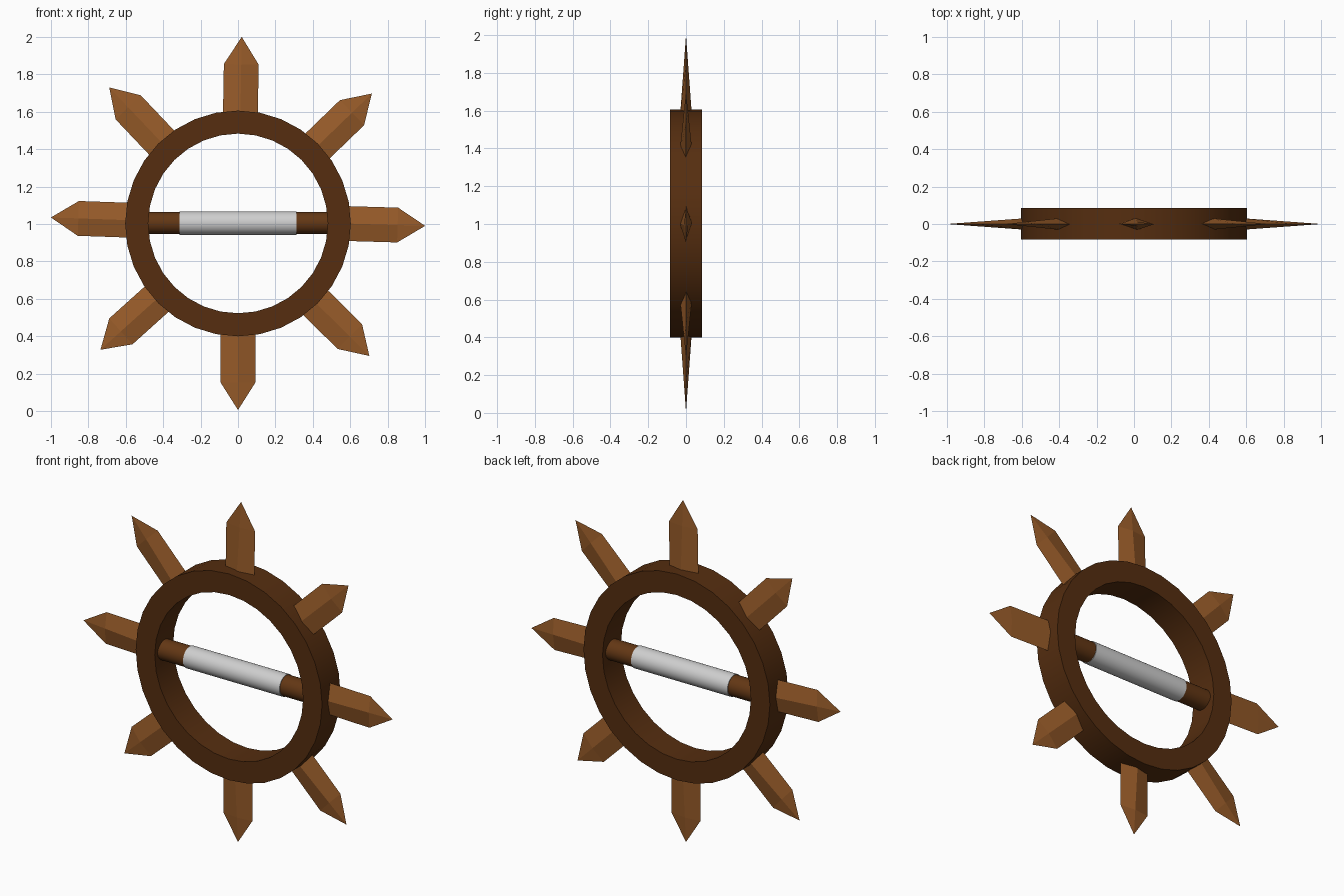
import bpy, bmesh, math
from mathutils import Vector, Matrix

if "Cube" in bpy.data.objects:
    bpy.data.objects.remove(bpy.data.objects["Cube"])

CENTRE = Vector((0, 0, 1.003))


def material(name, rgb):
    m = bpy.data.materials.new(name)
    m.diffuse_color = (*rgb, 1)
    m.use_nodes = True
    m.node_tree.nodes["Principled BSDF"].inputs["Base Color"].default_value = m.diffuse_color
    return m


dark_wood = material("dark brown", (0.092, 0.027, 0.005))
bar_wood = material("bar brown", (0.125, 0.038, 0.007))
blade_wood = material("light brown", (0.31, 0.105, 0.022))
grip_white = material("pale grey", (0.62, 0.62, 0.62))


def finish(name, bm, mat, smooth=False):
    bmesh.ops.recalc_face_normals(bm, faces=bm.faces)
    me = bpy.data.meshes.new(name)
    bm.to_mesh(me)
    bm.free()
    me.materials.append(mat)
    ob = bpy.data.objects.new(name, me)
    bpy.context.collection.objects.link(ob)
    if smooth:
        bpy.ops.object.select_all(action='DESELECT')
        ob.select_set(True)
        bpy.context.view_layer.objects.active = ob
        bpy.ops.object.shade_smooth_by_angle(angle=math.radians(30))
    return ob


# Ring: rectangular section spun around the y axis
def ring(name, r_in, r_out, y0, y1, sides):
    bm = bmesh.new()
    loops = []
    for i in range(sides):
        a = 2 * math.pi * i / sides
        d = Vector((math.cos(a), 0, math.sin(a)))
        loops.append([bm.verts.new(CENTRE + d * r + Vector((0, y, 0)))
                      for r, y in ((r_in, y0), (r_out, y0), (r_out, y1), (r_in, y1))])
    for i in range(sides):
        a, b = loops[i], loops[(i + 1) % sides]
        for k in range(4):
            n = (k + 1) % 4
            bm.faces.new((a[k], a[n], b[n], b[k]))
    return finish(name, bm, dark_wood, True)


# Cylinder along x
def rod(name, radius, half, mat):
    bm = bmesh.new()
    bmesh.ops.create_cone(bm, cap_ends=True, segments=32, radius1=radius, radius2=radius,
                          depth=2 * half,
                          matrix=Matrix.Translation((0, 0, 1.005)) @ Matrix.Rotation(math.pi / 2, 4, 'Y'))
    return finish(name, bm, mat, True)


# Blade: diamond section, ridge tapering straight from base to tip
def blade(name, tip, degrees, length=0.45, shoulder=0.147, half_w=0.093, half_t=0.033):
    a = math.radians(degrees)
    out = Vector((math.cos(a), 0, math.sin(a)))
    side = Vector((-math.sin(a), 0, math.cos(a)))
    tip = Vector((tip[0], 0, tip[1]))
    bm = bmesh.new()

    def section(back):
        c, t = tip - out * back, half_t * back / length
        return [bm.verts.new(c + v) for v in (side * half_w, Vector((0, -t, 0)),
                                              -side * half_w, Vector((0, t, 0)))]
    base, neck, point = section(length), section(shoulder), bm.verts.new(tip)
    bm.faces.new(base)
    for k in range(4):
        n = (k + 1) % 4
        bm.faces.new((base[k], base[n], neck[n], neck[k]))
        bm.faces.new((neck[k], neck[n], point))
    return finish(name, bm, blade_wood)


ring("ring", 0.48, 0.603, -0.084, 0.086, 32)
rod("handle_bar", 0.059, 0.5, bar_wood)
rod("handle_grip", 0.063, 0.312, grip_white)

# Eight hand-placed blades: tip (x, z) and outward angle
blades = [((1.0, 0.99), -1.7), ((0.715, 1.697), 44), ((0.02, 2.0), 89),
          ((-0.688, 1.73), 133.5), ((-1.0, 1.035), 178), ((-0.735, 0.328), 222),
          ((0.0, 0.006), 270), ((0.702, 0.295), 315.3)]
for i, (tip, ang) in enumerate(blades):
    blade(f"blade_{i + 1}", tip, ang)
